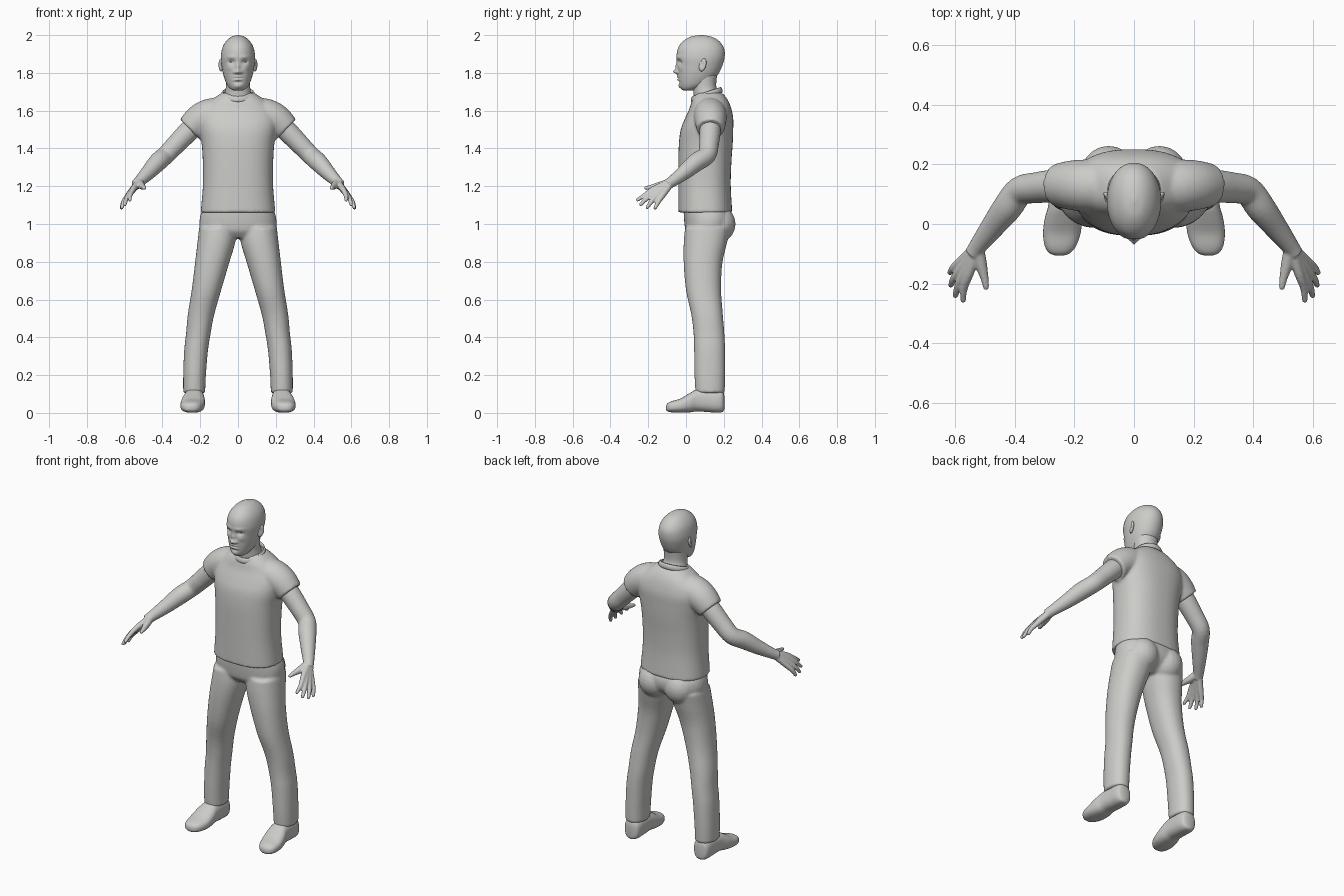
import bpy, bmesh, math
from mathutils import Vector

if "Cube" in bpy.data.objects:
    bpy.data.objects.remove(bpy.data.objects["Cube"])

grey = bpy.data.materials.new("plain_grey")
grey.diffuse_color = (0.6, 0.6, 0.58, 1)
grey.use_nodes = True
grey.node_tree.nodes["Principled BSDF"].inputs["Base Color"].default_value = grey.diffuse_color


def spline(rows, n):
    """Catmull-Rom resampling of rows of numbers, n steps per span."""
    out = []
    for i in range(len(rows) - 1):
        quad = [rows[max(i - 1, 0)], rows[i], rows[i + 1], rows[min(i + 2, len(rows) - 1)]]
        for k in range(n):
            t = k / n
            out.append([b + 0.5 * t * (c - a + t * (2 * a - 5 * b + 4 * c - d + t * (3 * (b - c) + d - a)))
                        for a, b, c, d in zip(*quad)])
    return out + [list(rows[-1])]


def skin(bm, rings):
    """Closed surface through equal-sized rings of points."""
    vs = [[bm.verts.new(p) for p in r] for r in rings]
    m = len(vs[0])
    faces = [bm.faces.new((a[j], a[(j + 1) % m], b[(j + 1) % m], b[j]))
             for a, b in zip(vs, vs[1:]) for j in range(m)]
    faces += [bm.faces.new(vs[0]), bm.faces.new(vs[-1])]
    bmesh.ops.recalc_face_normals(bm, faces=faces)


def loft(bm, rows, power=2.0, seg=40, n=4, along_y=False):
    """Rows: station, centre x, half width, low and high of the other axis."""
    rings = []
    for s, cx, hw, lo, hi in spline(rows, n):
        ring = []
        for j in range(seg):
            a = 2 * math.pi * j / seg
            c, d = math.cos(a), math.sin(a)
            x = cx + hw * math.copysign(abs(c) ** (2 / power), c)
            v = (lo + hi) / 2 + (hi - lo) / 2 * math.copysign(abs(d) ** (2 / power), d)
            ring.append((x, s, v) if along_y else (x, v, s))
        rings.append(ring)
    skin(bm, rings)


def tube(bm, rows, seg=20, n=4, rounded=False):
    """Rows: x, y, z, radius."""
    pts = spline(rows, n)
    if rounded:
        a, b = Vector(pts[-2][:3]), Vector(pts[-1][:3])
        d, r = (b - a).normalized(), pts[-1][3]
        pts += [[*(b + d * r * k), r * math.sqrt(1 - k * k)] for k in (0.5, 0.8, 0.97)]
    rings = []
    for i, p in enumerate(pts):
        t = Vector(pts[min(i + 1, len(pts) - 1)][:3]) - Vector(pts[max(i - 1, 0)][:3])
        u = t.cross(Vector((0, 1, 0.3))).normalized()
        w = t.cross(u).normalized()
        rings.append([Vector(p[:3]) + p[3] * (math.cos(a) * u + math.sin(a) * w)
                      for a in (2 * math.pi * j / seg for j in range(seg))])
    skin(bm, rings)


def ball(bm, centre, size):
    made = bmesh.ops.create_uvsphere(bm, u_segments=20, v_segments=12, radius=1)["verts"]
    bmesh.ops.scale(bm, vec=size, verts=made)
    bmesh.ops.translate(bm, vec=centre, verts=made)


def finish(name, bm, mirror=False, voxel=0, smooth=3):
    me = bpy.data.meshes.new(name)
    bm.to_mesh(me)
    bm.free()
    me.shade_smooth()
    me.materials.append(grey)
    ob = bpy.data.objects.new(name, me)
    bpy.context.collection.objects.link(ob)
    if mirror:
        ob.modifiers.new("mirror", "MIRROR").use_mirror_merge = False
    if voxel:
        re = ob.modifiers.new("blend", "REMESH")
        re.mode, re.voxel_size, re.use_smooth_shade = "VOXEL", voxel, True
        sm = ob.modifiers.new("relax", "SMOOTH")
        sm.factor, sm.iterations = 0.5, smooth
    return ob


# shirt: trunk halves plus sleeves, blended
bm = bmesh.new()
loft(bm, [(1.06, 0, .198, -.04, .245), (1.2, 0, .186, -.04, .237), (1.32, 0, .186, -.04, .24),
          (1.42, 0, .192, -.038, .247), (1.5, 0, .205, -.028, .25), (1.56, 0, .21, -.005, .25),
          (1.61, 0, .19, .018, .24), (1.65, 0, .15, .03, .225), (1.68, 0, .108, .045, .205),
          (1.695, 0, .085, .06, .188)], 2.4, 56)
tube(bm, [(.08, .125, 1.585, .085), (.15, .128, 1.575, .088), (.205, .13, 1.548, .084), (.256, .13, 1.502, .073)], 32)
finish("shirt", bm, mirror=True, voxel=.008, smooth=5)

# collar band, dipping at the front
bm = bmesh.new()
rings = []
for i in range(48):
    a = 2 * math.pi * i / 48
    c, s = math.cos(a), math.sin(a)
    centre = Vector((.083 * c, .11 + .076 * s, 1.685 + .024 * s))
    rings.append([centre + Vector((c, s, 0)) * .007 * math.cos(b) + Vector((-.15 * c, -.15 * s, 1)) * .016 * math.sin(b)
                  for b in (2 * math.pi * j / 10 for j in range(10))])
skin(bm, rings + [rings[0]])
bmesh.ops.delete(bm, geom=[f for f in bm.faces if len(f.verts) > 4], context="FACES_ONLY")
bmesh.ops.remove_doubles(bm, verts=bm.verts, dist=1e-5)
finish("collar", bm)

# trousers: hips, seat and two legs, blended
bm = bmesh.new()
loft(bm, [(.925, 0, .14, .03, .17), (.96, 0, .19, .0, .22), (1.0, 0, .204, -.008, .245),
          (1.05, 0, .198, -.012, .246), (1.09, 0, .18, -.012, .225)], 2.3, 48)
ball(bm, (.085, .165, 1.0), (.095, .098, .1))
loft(bm, [(.105, .232, .058, .05, .205), (.2, .23, .06, .045, .207), (.33, .222, .063, .043, .207),
          (.42, .21, .065, .04, .203), (.52, .196, .07, .028, .195), (.65, .167, .078, .0, .186),
          (.79, .138, .09, -.012, .192), (.9, .115, .1, -.012, .217), (.98, .106, .1, -.005, .235)], 2.2)
finish("trousers", bm, mirror=True, voxel=.008, smooth=5)

# shoes
bm = bmesh.new()
loft(bm, [(-.106, .25, .012, .018, .035), (-.098, .249, .034, .008, .05), (-.075, .247, .052, .003, .062),
          (-.03, .242, .063, .001, .076), (.02, .237, .062, .003, .105), (.06, .233, .055, .008, .125),
          (.12, .231, .052, .004, .13), (.17, .231, .05, .002, .125), (.195, .231, .04, .006, .115),
          (.203, .231, .015, .02, .09)], 2.5, 36, along_y=True)
finish("shoes", bm, mirror=True)

# arms with palms, fingers and thumbs
bm = bmesh.new()
wrist = (.522, -.072, 1.226)
tube(bm, [(.19, .13, 1.56, .055), (.255, .128, 1.497, .056), (.325, .122, 1.425, .052), (.383, .11, 1.365, .049),
          (.425, .055, 1.327, .049), (.475, -.01, 1.273, .04), (*wrist, .03), (.54, -.1, 1.208, .028)], 28, 5)
fingers = [((.553, -.165, 1.188), (.57, -.215, 1.155), (.573, -.256, 1.128)),
           ((.566, -.16, 1.172), (.59, -.208, 1.135), (.599, -.24, 1.103)),
           ((.577, -.147, 1.158), (.604, -.182, 1.12), (.614, -.205, 1.088)),
           ((.581, -.125, 1.15), (.607, -.148, 1.115), (.617, -.163, 1.085))]
for knuckle, joint, tip in fingers:
    start = Vector(wrist).lerp(Vector(knuckle), .1)
    tube(bm, [(*start, .019), (*knuckle, .016), (*joint, .0125), (*tip, .0095)], 14, 4, True)
tube(bm, [(.522, -.085, 1.222, .02), (.513, -.135, 1.205, .02), (.502, -.18, 1.196, .014), (.496, -.212, 1.19, .01)],
     14, 4, True)
finish("arms", bm, mirror=True, voxel=.005, smooth=2)

# neck
bm = bmesh.new()
loft(bm, [(1.62, 0, .08, .045, .185), (1.69, 0, .07, .04, .174), (1.73, 0, .064, .035, .16),
          (1.79, 0, .066, .03, .165)], 2.1)
finish("neck", bm)

# head, with the face shaped by soft bumps: x, z, spread x, spread z, push in y
bm = bmesh.new()
loft(bm, [(1.706, 0, .02, -.012, .03), (1.715, 0, .04, -.024, .06), (1.735, 0, .057, -.034, .11),
          (1.765, 0, .07, -.04, .148), (1.80, 0, .08, -.043, .175), (1.84, 0, .087, -.045, .193),
          (1.88, 0, .091, -.05, .204), (1.92, 0, .086, -.046, .204), (1.95, 0, .075, -.032, .191),
          (1.975, 0, .056, -.006, .167), (1.992, 0, .033, .027, .132), (2.0, 0, .006, .07, .09)], 2.1, 96, 8)
bumps = [(0, 1.805, .013, .011, -.022), (0, 1.83, .009, .022, -.012), (.017, 1.803, .008, .008, -.009),
         (.035, 1.858, .017, .011, .014), (.035, 1.884, .024, .008, -.004), (0, 1.78, .02, .005, -.008),
         (0, 1.764, .018, .005, -.008), (0, 1.772, .026, .0025, .005), (0, 1.75, .02, .006, .005),
         (0, 1.728, .02, .012, -.007), (.045, 1.825, .016, .014, -.004)]
for v in bm.verts:
    if v.co.y < .05:
        x, z = abs(v.co.x), v.co.z
        v.co.y += sum(p * math.exp(-((x - bx) / sx) ** 2 - ((z - bz) / sz) ** 2) for bx, bz, sx, sz, p in bumps)
finish("head", bm)

# eyes
bm = bmesh.new()
ball(bm, (.035, -.013, 1.858), (.014, .014, .009))
finish("eyes", bm, mirror=True)

# ears: outer shell with a hollow
bm = bmesh.new()
ball(bm, (.09, .088, 1.842), (.012, .019, .034))
for v in bm.verts:
    v.co.x += .35 * (v.co.y - .088)
    v.co.y += .2 * (v.co.z - 1.842)
    if v.co.x > .09:
        v.co.x -= .008 * math.exp(-((v.co.y - .085) / .01) ** 2 - ((v.co.z - 1.845) / .016) ** 2)
finish("ears", bm, mirror=True)
